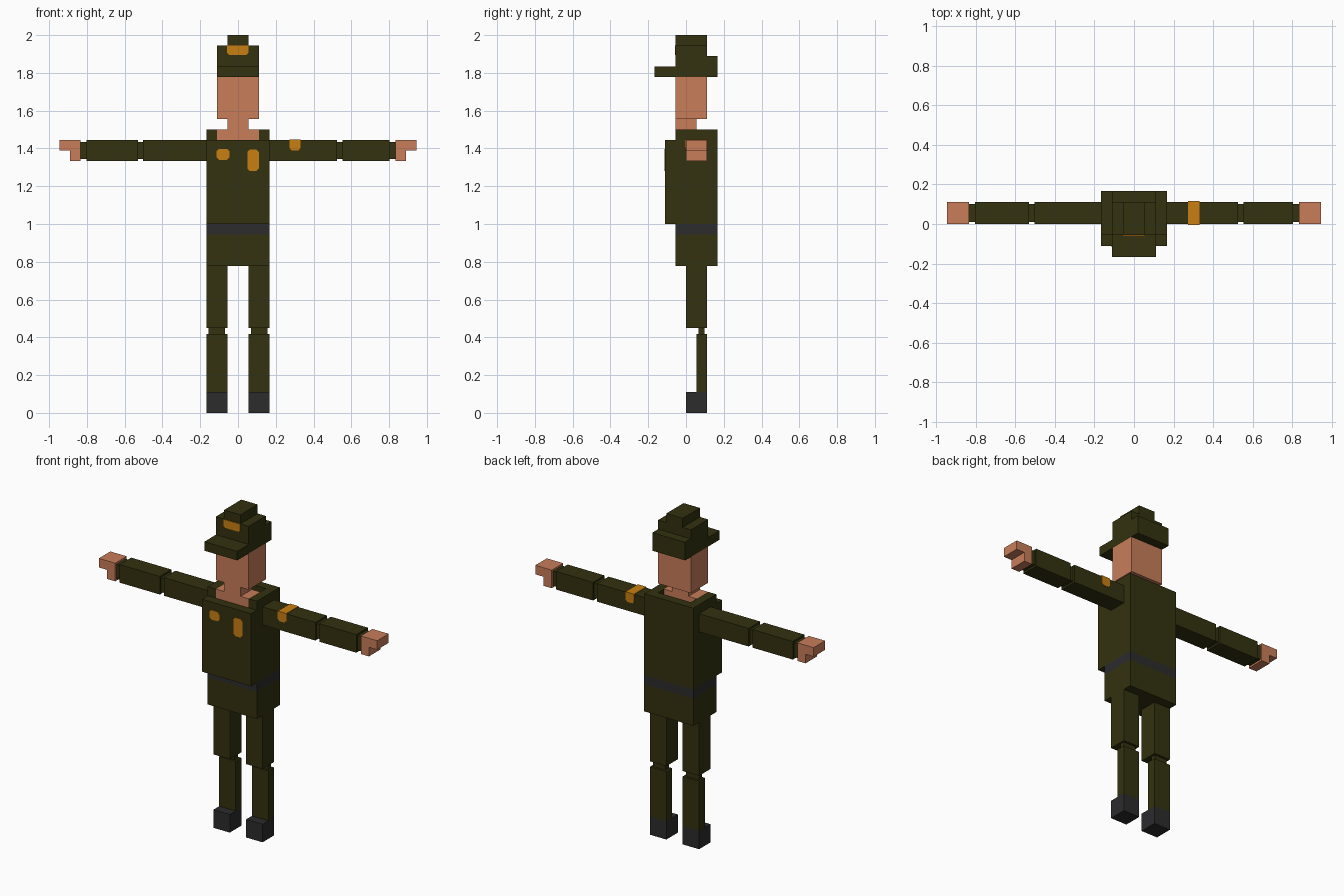
import bpy, bmesh

if "Cube" in bpy.data.objects:
    bpy.data.objects.remove(bpy.data.objects["Cube"])

U = 1 / 18  # one block unit; the figure is 36 units tall


def material(name, rgb):
    m = bpy.data.materials.new(name)
    m.diffuse_color = (*rgb, 1)
    m.use_nodes = True
    m.node_tree.nodes["Principled BSDF"].inputs["Base Color"].default_value = m.diffuse_color
    return m


OLIVE = material("olive cloth", (0.033, 0.031, 0.005))
SKIN = material("skin", (0.58, 0.205, 0.102))
GOLD = material("gold badge", (0.578, 0.212, 0.006))
DARK = material("charcoal leather", (0.025, 0.025, 0.027))


def finish(name, bm, mat):
    bmesh.ops.recalc_face_normals(bm, faces=bm.faces)
    me = bpy.data.meshes.new(name)
    bm.to_mesh(me)
    bm.free()
    me.materials.append(mat)
    ob = bpy.data.objects.new(name, me)
    bpy.context.collection.objects.link(ob)
    return ob


def boxes(name, mat, *ranges):
    """Boxes given as (x0, x1, y0, y1, z0, z1) in block units."""
    bm = bmesh.new()
    for x0, x1, y0, y1, z0, z1 in ranges:
        verts = bmesh.ops.create_cube(bm, size=1)["verts"]
        for v in verts:
            v.co.x = U * (x0 if v.co.x < 0 else x1)
            v.co.y = U * (y0 if v.co.y < 0 else y1)
            v.co.z = U * (z0 if v.co.z < 0 else z1)
    return finish(name, bm, mat)


def plate(name, x0, x1, z0, z1, y, out, cut=0.22, cut_top=True):
    """Thin badge with clipped corners, standing out of the plane y."""
    t = cut if cut_top else 0
    outline = [(x0 + cut, z0), (x1 - cut, z0), (x1, z0 + cut), (x1, z1 - t)]
    if t:
        outline += [(x1 - t, z1), (x0 + t, z1)]
    else:
        outline += [(x0, z1)]
    if t:
        outline += [(x0, z1 - t)]
    outline += [(x0, z0 + cut)]
    bm = bmesh.new()
    face = bm.faces.new([bm.verts.new((x * U, y * U, z * U)) for x, z in outline])
    ext = bmesh.ops.extrude_face_region(bm, geom=[face])["geom"]
    for v in ext:
        if isinstance(v, bmesh.types.BMVert):
            v.co.y += out * 0.004
    return finish(name, bm, GOLD)


# Jacket with raised collar around the neck, belt and skirt
boxes("jacket", OLIVE, (-3, 3, -2, 3, 18, 26))
boxes("collar", OLIVE, (-3, -2, -1, 3, 26, 27), (2, 3, -1, 3, 26, 27),
      (-2, 2, 2, 3, 26, 27))
boxes("belt", DARK, (-3, 3, -1, 3, 17, 18))
boxes("jacket_skirt", OLIVE, (-3, 3, -1, 3, 14, 17))

# Neck and head
boxes("neck", SKIN, (-2, 2, -1, 1, 26, 27), (-1, 1, -1, 1, 27, 28))
boxes("head", SKIN, (-2, 2, -1, 2, 28, 32))

# Cap: body, crown, brim and back flap
boxes("cap_body", OLIVE, (-2, 2, -1, 2, 32, 35))
boxes("cap_crown", OLIVE, (-1, 1, -1, 2, 35, 36))
boxes("cap_brim", OLIVE, (-2, 2, -3, -1, 32, 33))
boxes("cap_back", OLIVE, (-2, 2, 2, 3, 32, 34))

# Arms and hands; the elbow sits a little further out on one side
for side, s, elbow in (("left", 1, 9.45), ("right", -1, 9.05)):
    def limb(name, mat, *parts):
        boxes(f"{side}_{name}", mat, *[
            (min(s * a, s * b), max(s * a, s * b), *rest) for a, b, *rest in parts])
    limb("upper_arm", OLIVE, (3, elbow, 0, 2, 24, 26))
    limb("elbow", OLIVE, (elbow, elbow + 0.5, 0.2, 1.8, 24.2, 25.8))
    limb("forearm", OLIVE, (elbow + 0.5, 14.45, 0, 2, 24, 26))
    limb("wrist", OLIVE, (14.45, 15, 0.2, 1.8, 24.2, 25.8))
    limb("hand", SKIN, (15, 17, 0, 2, 25, 26), (15, 16, 0, 2, 24, 25))

    # Legs and boots
    limb("thigh", OLIVE, (1, 3, 0, 2, 8.1, 14))
    limb("knee", OLIVE, (1.25, 2.8, 1.2, 1.75, 7.5, 8.1))
    limb("shin", OLIVE, (1, 3, 1, 2, 2, 7.5))
    limb("boot", DARK, (1, 3, 0, 2, 0, 2))

# Gold badges on cap, chest and sleeve
plate("cap_badge", -1.05, 1.0, 34.1, 35, -1, -1, cut_top=False)
plate("chest_badge", -2.03, -0.83, 24.1, 25.15, -2, -1)
plate("chest_medal", 0.92, 1.98, 23.05, 25.1, -2, -1)
plate("sleeve_patch_front", 4.9, 5.95, 25, 26, 0, -1, cut_top=False)
plate("sleeve_patch_back", 4.9, 5.95, 25, 26, 2, 1, cut_top=False)
boxes("sleeve_patch_top", GOLD, (4.9, 5.95, -0.07, 2.07, 26, 26.07))
